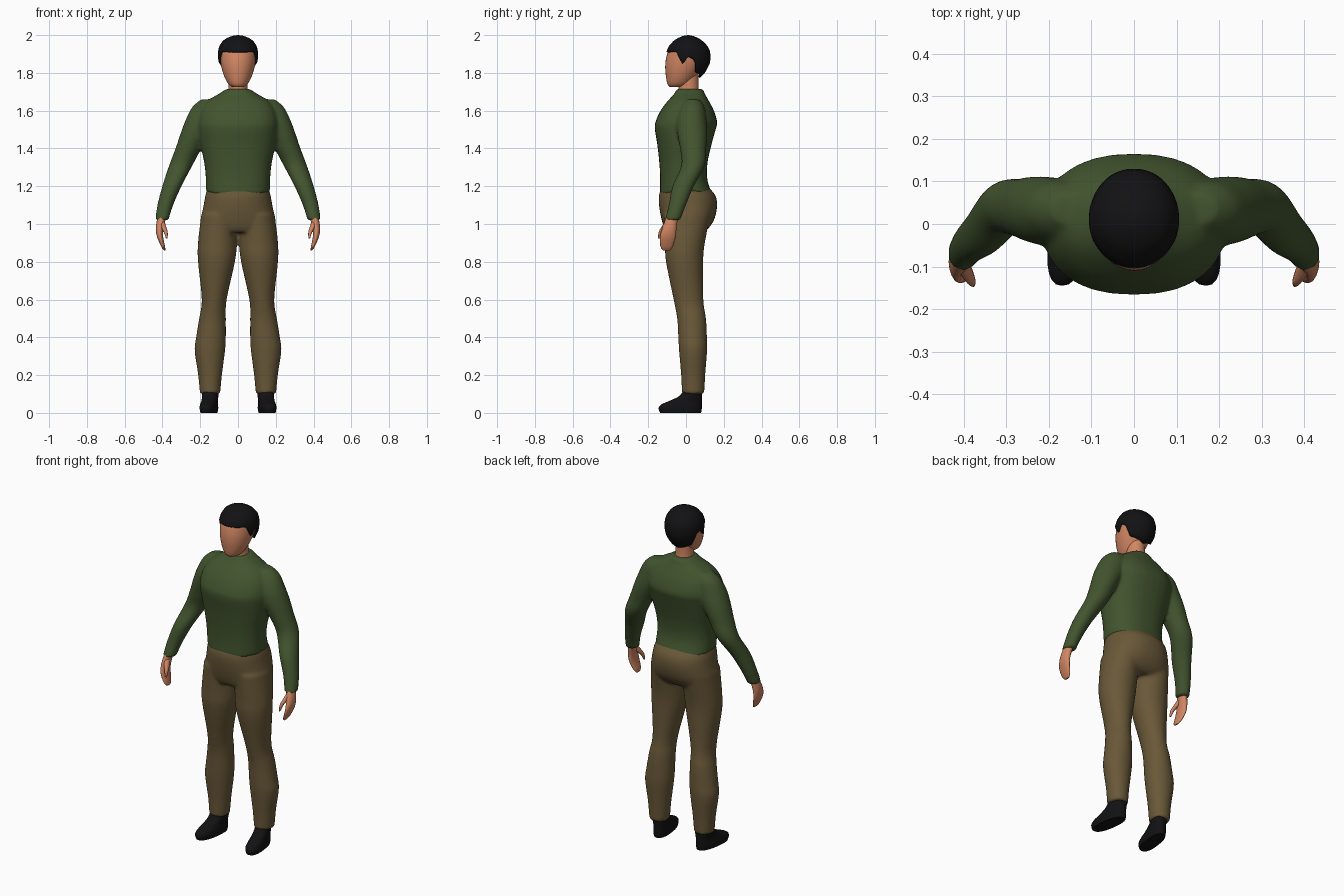
import bpy, bmesh, math

cube = bpy.data.objects.get("Cube")
if cube:
    bpy.data.objects.remove(cube, do_unlink=True)


def material(name, rgb):
    m = bpy.data.materials.new(name)
    m.use_nodes = True
    m.diffuse_color = (*rgb, 1)
    m.node_tree.nodes["Principled BSDF"].inputs["Base Color"].default_value = (*rgb, 1)
    return m


GREEN = material("green knit", (0.055, 0.09, 0.028))
BROWN = material("brown cloth", (0.142, 0.098, 0.04))
SKIN = material("skin", (0.64, 0.24, 0.125))
BLACK = material("black", (0.006, 0.006, 0.007))


def spline(a, b, c, d, t):
    return 0.5 * (2 * b + (c - a) * t + (2 * a - 5 * b + 4 * c - d) * t * t
                  + (3 * b - a - 3 * c + d) * t ** 3)


def power(v, e):
    return math.copysign(abs(v) ** e, v)


def loft(bm, rings, side=1, sides=32, square=2.0, dip=0.0, shear=0.0, steps=4):
    """Closed skin over level rings: (z, centre x, half width, front y, back y)."""
    dense = []
    last = len(rings) - 1
    for i in range(last):
        four = [rings[max(0, min(last, i + k))] for k in (-1, 0, 1, 2)]
        for s in range(steps):
            dense.append([spline(*q, s / steps) for q in zip(*four)])
    dense.append(rings[-1])
    loops = []
    for i, (z, cx, rx, yf, yb) in enumerate(dense):
        loop = []
        for k in range(sides):
            a = math.tau * k / sides
            x = cx + rx * power(math.sin(a), 2 / square)
            y = (yf + yb) / 2 - (yb - yf) / 2 * power(math.cos(a), 2 / square)
            drop = dip * abs(math.cos(a)) * max(0, 1 - i / 6)
            loop.append(bm.verts.new((side * (x + shear * y), y, z - drop)))
        loops.append(loop)
    for lo, hi in zip(loops, loops[1:]):
        for k in range(sides):
            j = (k + 1) % sides
            bm.faces.new((lo[k], lo[j], hi[j], hi[k]))
    bm.faces.new(loops[0])
    bm.faces.new(loops[-1])


def finish(bm, name, mat, blend=0):
    bmesh.ops.recalc_face_normals(bm, faces=bm.faces[:])
    for f in bm.faces:
        f.smooth = len(f.verts) < 5
    me = bpy.data.meshes.new(name)
    bm.to_mesh(me)
    bm.free()
    me.materials.append(mat)
    ob = bpy.data.objects.new(name, me)
    bpy.context.collection.objects.link(ob)
    if blend:  # melt overlapping volumes into one soft skin
        r = ob.modifiers.new("union", "REMESH")
        r.mode = "VOXEL"
        r.voxel_size = 0.009
        r.use_smooth_shade = True
        s = ob.modifiers.new("soften", "SMOOTH")
        s.factor = 0.5
        s.iterations = blend
    return ob


# Sweater: trunk and two sleeves
TRUNK = [(1.175, 0, .17, -.138, .138), (1.25, 0, .171, -.137, .112), (1.33, 0, .18, -.142, .115),
         (1.42, 0, .2, -.152, .135), (1.5, 0, .213, -.165, .157), (1.54, 0, .215, -.162, .165),
         (1.6, 0, .2, -.135, .148), (1.65, 0, .165, -.098, .122), (1.69, 0, .1, -.062, .1),
         (1.715, 0, .062, -.05, .09)]
SLEEVE = [(1.02, .403, .035, -.112, -.03), (1.1, .385, .042, -.092, 0), (1.2, .35, .051, -.072, .042),
          (1.31, .303, .062, -.025, .1), (1.4, .262, .069, -.032, .107), (1.48, .225, .079, -.046, .112),
          (1.55, .19, .088, -.05, .108), (1.62, .165, .077, -.03, .097), (1.66, .15, .045, 0, .07)]
bm = bmesh.new()
loft(bm, TRUNK, square=2.3, dip=.022)
for side in (1, -1):
    loft(bm, SLEEVE, side)
finish(bm, "sweater", GREEN, 6)

# Trousers: hips and two legs
HIPS = [(.955, 0, .18, -.1, .09), (.98, 0, .198, -.116, .122), (1.03, 0, .196, -.131, .152),
        (1.1, 0, .182, -.143, .165), (1.155, 0, .172, -.143, .154), (1.2, 0, .158, -.125, .112)]
LEG = [(.1, .148, .054, -.022, .097), (.2, .148, .063, -.026, .102), (.33, .149, .081, -.037, .112),
       (.4, .143, .079, -.041, .111), (.5, .135, .071, -.047, .106), (.6, .126, .066, -.066, .092),
       (.8, .114, .098, -.106, .091), (.9, .109, .103, -.112, .1), (1.05, .1, .095, -.12, .13)]
bm = bmesh.new()
loft(bm, HIPS, square=2.2)
for side in (1, -1):
    loft(bm, LEG, side)
finish(bm, "trousers", BROWN, 6)

# Neck and head
bm = bmesh.new()
loft(bm, [(1.66, 0, .06, -.04, .08), (1.72, 0, .05, -.04, .066), (1.82, 0, .05, -.04, .068)])
finish(bm, "neck", SKIN)
bm = bmesh.new()
loft(bm, [(1.725, 0, .028, -.085, -.02), (1.74, 0, .05, -.098, .02), (1.78, 0, .072, -.106, .055),
          (1.83, 0, .088, -.11, .09), (1.88, 0, .095, -.105, .11), (1.93, 0, .092, -.088, .102),
          (1.97, 0, .062, -.05, .07), (1.985, 0, .02, -.01, .03)])
finish(bm, "head", SKIN)

# Hair: a cap whose lower edge follows the hairline around the head
HAIRLINE = [(0, 1.912), (1, 1.912), (1.33, 1.845), (1.55, 1.885), (1.85, 1.87), (2.1, 1.8), (3.2, 1.772)]
CAP = [(1.77, .065, -.06, .07), (1.8, .084, -.09, .1), (1.845, .102, -.105, .125), (1.88, .106, -.108, .131),
       (1.912, .106, -.104, .128), (1.94, .1, -.092, .116), (1.97, .08, -.066, .088),
       (1.985, .058, -.042, .064), (1.996, .03, -.015, .037), (2, .002, .009, .013)]


def sample(table, key):
    for lo, hi in zip(table, table[1:]):
        if key <= hi[0]:
            t = (key - lo[0]) / (hi[0] - lo[0])
            return [p + (q - p) * t for p, q in zip(lo, hi)]
    return table[-1]


bm = bmesh.new()
COLS, ROWS = 72, 14
grid = []
for k in range(COLS):
    a = math.tau * k / COLS
    low = sample(HAIRLINE, min(a, math.tau - a))[1]
    col = []
    for r in range(ROWS + 1):
        z, rx, yf, yb = sample(CAP, low + (2 - low) * math.sin(r / ROWS * math.pi / 2))
        col.append(bm.verts.new((rx * math.sin(a), (yf + yb) / 2 - (yb - yf) / 2 * math.cos(a), z)))
    grid.append(col)
for k in range(COLS):
    c, d = grid[k], grid[(k + 1) % COLS]
    for r in range(ROWS):
        bm.faces.new((c[r], d[r], d[r + 1], c[r + 1]))
bm.faces.new([c[-1] for c in grid])
hair = finish(bm, "hair", BLACK)
shell = hair.modifiers.new("thickness", "SOLIDIFY")
shell.thickness = 0.012
shell.offset = -1

# Hands and shoes
PALM = [(.86, .388, .004, -.12, -.085), (.88, .396, .01, -.135, -.07), (.93, .412, .016, -.138, -.055),
        (.98, .414, .021, -.125, -.05), (1.05, .4, .024, -.1, -.04)]
THUMB = [(.922, .377, .004, -.148, -.138), (.955, .382, .01, -.145, -.12), (.985, .394, .014, -.13, -.09),
         (1.01, .402, .014, -.11, -.08)]
SHOE = [(0, .15, .042, -.137, .08), (.025, .15, .046, -.145, .084), (.045, .15, .044, -.13, .084),
        (.065, .15, .041, -.085, .084), (.09, .15, .042, -.035, .084), (.125, .15, .042, -.01, .084)]
for side, label in ((1, "left"), (-1, "right")):
    bm = bmesh.new()
    loft(bm, PALM, side, sides=16)
    loft(bm, THUMB, side, sides=12)
    finish(bm, label + "_hand", SKIN)
    bm = bmesh.new()
    loft(bm, SHOE, side, sides=24, square=2.4, shear=-.13)
    finish(bm, label + "_shoe", BLACK)
